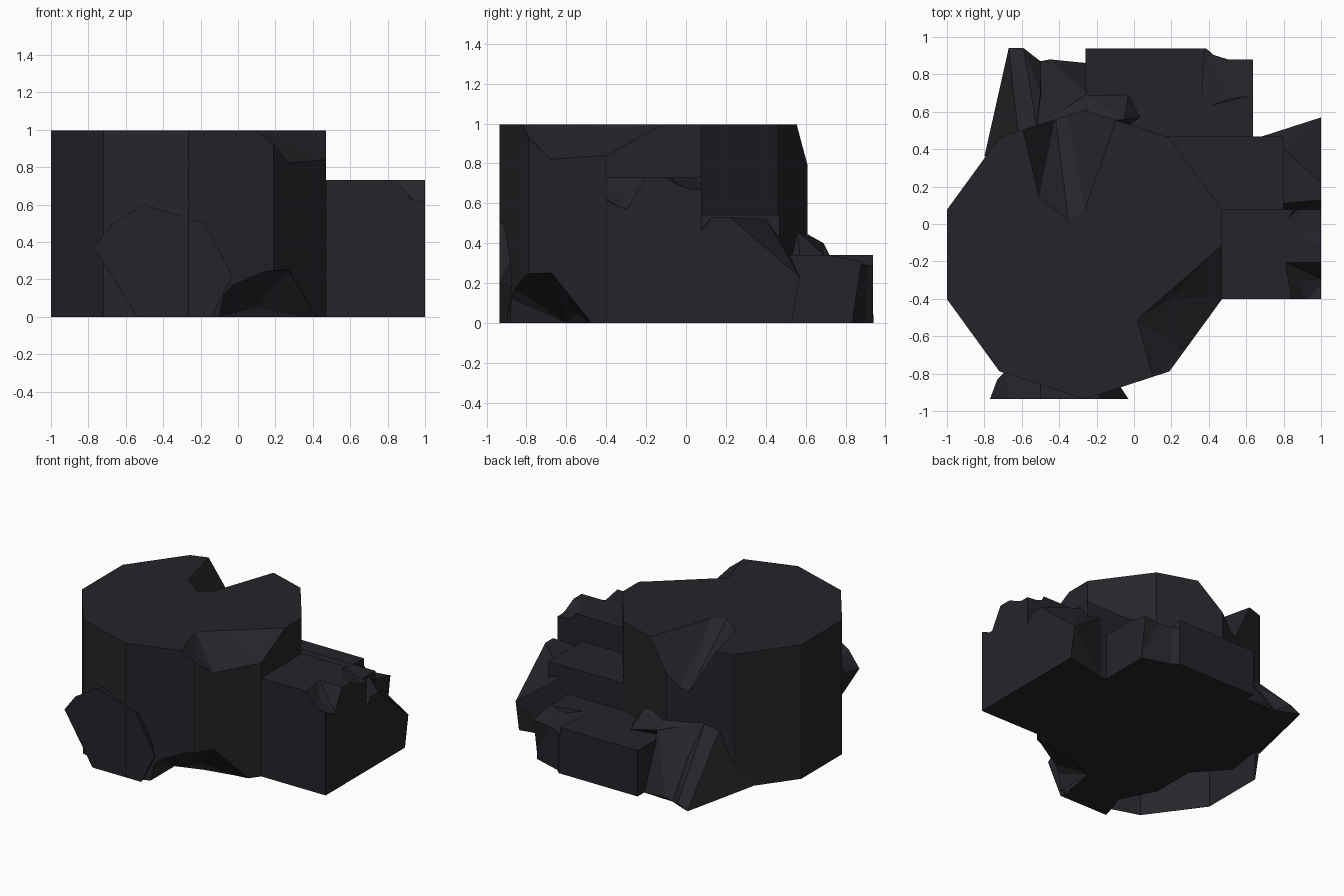
import bpy, bmesh, math

stone = bpy.data.materials.new("dark_stone")
stone.diffuse_color = (0.018, 0.018, 0.023, 1)


def make(name, bm):
    bmesh.ops.recalc_face_normals(bm, faces=bm.faces[:])
    me = bpy.data.meshes.new(name)
    bm.to_mesh(me)
    bm.free()
    ob = bpy.data.objects.new(name, me)
    bpy.context.collection.objects.link(ob)
    me.materials.append(stone)
    return ob


def rock(name, pts):
    """Faceted convex chunk around a few corner points."""
    bm = bmesh.new()
    for p in pts:
        bm.verts.new(p)
    r = bmesh.ops.convex_hull(bm, input=bm.verts[:])
    junk = [g for g in set(r["geom_interior"] + r["geom_unused"])
            if isinstance(g, bmesh.types.BMVert)]
    if junk:
        bmesh.ops.delete(bm, geom=junk, context='VERTS')
    bmesh.ops.dissolve_limit(bm, angle_limit=0.02, verts=bm.verts[:], edges=bm.edges[:])
    return make(name, bm)


def prism(name, outline, h):
    bm = bmesh.new()
    f = bm.faces.new([bm.verts.new((x, y, 0)) for x, y in outline])
    r = bmesh.ops.extrude_face_region(bm, geom=[f])
    for v in r["geom"]:
        if isinstance(v, bmesh.types.BMVert):
            v.co.z = h
    return make(name, bm)


def box(name, x0, x1, y0, y1, h):
    return prism(name, [(x0, y0), (x1, y0), (x1, y1), (x0, y1)], h)


def chip(ob, pts):
    """Break a faceted piece off an object."""
    cut = rock("cutter", pts)
    cut.hide_render = True
    m = ob.modifiers.new("chip", 'BOOLEAN')
    m.operation, m.solver, m.object = 'DIFFERENCE', 'EXACT', cut
    dg = bpy.context.evaluated_depsgraph_get()
    me = bpy.data.meshes.new_from_object(ob.evaluated_get(dg))
    ob.modifiers.clear()
    ob.data = me
    bpy.data.objects.remove(cut)


# Ten-sided main column
col = prism("main_column", [(-0.265 + 0.773 * math.cos(math.radians(18 + 36 * i)),
                             -0.163 + 0.773 * math.sin(math.radians(18 + 36 * i)))
                            for i in range(10)], 0.995)
# broken front right rim
chip(col, [(0.48, -0.10, 1.0), (0.01, -0.51, 1.0), (0.12, -0.65, 0.93), (0.2, -0.4, 0.96),
           (0.27, -0.68, 0.82), (0.48, -0.39, 0.84), (0.10, -0.83, 1.0),
           (0.19, -0.80, 0.93), (0.6, -0.8, 0.85), (0.5, -0.1, 1.2), (0.0, -0.5, 1.2),
           (0.1, -0.9, 1.2), (0.7, -0.9, 1.2)])
# gouge in the rear rim
chip(col, [(-0.60, 0.52, 1.0), (-0.51, 0.14, 1.0), (-0.35, 0.01, 1.0), (-0.26, 0.07, 1.0),
           (-0.09, 0.56, 1.0), (-0.42, 0.57, 0.67), (-0.26, 0.62, 0.79), (-0.38, 0.72, 0.62),
           (-0.62, 0.7, 1.0), (-0.08, 0.72, 1.0), (-0.60, 0.52, 1.2), (-0.35, 0.01, 1.2),
           (-0.09, 0.6, 1.2)])
# undercut at the front foot
chip(col, [(-0.12, -0.95, -0.1), (-0.07, -0.95, 0.15), (0.0, -0.95, 0.23), (0.28, -0.8, 0.26),
           (0.27, -0.67, 0.25), (0.33, -0.6, 0.15), (0.43, -0.46, -0.02), (0.6, -0.6, -0.1),
           (0.1, -0.55, 0.05), (-0.1, -0.6, 0.0), (0.1, -0.5, -0.1)])
# the column is open below
bm = bmesh.new()
bm.from_mesh(col.data)
bm.normal_update()
bmesh.ops.delete(bm, geom=[f for f in bm.faces if f.normal.z < -0.95
                           and f.calc_center_median().z < 0.01], context='FACES')
bm.to_mesh(col.data)
bm.free()

# Ragged floor closing most of the column
bm = bmesh.new()
bm.faces.new([bm.verts.new((x, y, 0)) for x, y in [
    (-0.76, 0.37), (-0.80, 0.08), (-0.6, -0.14), (-0.6, -0.47), (-0.47, -0.72),
    (-0.5, -0.85), (-0.14, -0.85), (-0.1, -0.6), (0.1, -0.52), (0.43, -0.46),
    (0.47, 0.08), (0.19, 0.47), (-0.26, 0.61), (-0.70, 0.47)]])
make("floor", bm)

# Stepped side blocks
right = box("right_block", 0.3, 1.0, -0.4, 0.078, 0.73)
chip(right, [(0.80, -0.2, 0.74), (0.84, -0.42, 0.74), (0.92, -0.42, 0.64), (1.02, -0.42, 0.62),
             (1.02, -0.3, 0.56), (1.02, -0.25, 0.66), (1.02, -0.2, 0.74), (0.88, -0.3, 0.66),
             (1.1, -0.42, 0.9), (1.1, -0.2, 0.9)])
chip(right, [(0.81, 0.02, 0.74), (0.86, 0.09, 0.74), (0.88, -0.08, 0.74), (1.02, -0.14, 0.74),
             (1.02, 0.0, 0.67), (1.02, 0.1, 0.67), (0.9, 0.1, 0.68), (1.1, 0.1, 0.9),
             (0.86, 0.1, 0.9)])
box("middle_block", 0.1, 0.8, 0.0, 0.468, 0.54)
back = box("back_block", -0.26, 0.635, 0.3, 0.938, 0.34)
chip(back, [(0.36, 0.62, 0.35), (0.65, 0.69, 0.35), (0.38, 0.95, 0.28), (0.65, 0.95, 0.30),
            (0.52, 0.67, 0.31), (0.36, 0.62, 0.5), (0.65, 0.69, 0.5), (0.38, 0.95, 0.5),
            (0.65, 0.95, 0.5)])
chip(back, [(0.38, 0.945, -0.1), (0.38, 0.945, 0.5), (0.41, 0.91, 0.5), (0.66, 0.91, 0.5),
            (0.66, 0.91, 0.31), (0.66, 0.83, -0.02), (0.43, 0.90, -0.02), (0.66, 1.1, -0.1),
            (0.66, 1.1, 0.5)])

# Loose boulders leaning on the column
rock("front_boulder", [(x, -0.935, z) for x, z in [
    (-0.77, 0.37), (-0.68, 0.49), (-0.5, 0.6), (-0.18, 0.5), (-0.03, 0.22),
    (-0.14, 0), (-0.54, 0)]] + [(-0.73, -0.83, 0.37), (-0.68, -0.78, 0.45), (-0.5, -0.8, 0.56),
    (-0.2, -0.8, 0.46), (-0.08, -0.86, 0.18), (-0.18, -0.8, 0), (-0.5, -0.8, 0)])
rock("right_boulder", [(1.0, y, z) for y, z in [
    (-0.02, 0), (0.06, 0.44), (0.13, 0.53), (0.22, 0.53), (0.57, 0.23), (0.53, 0)]] + [
    (0.69, 0.47, 0.45), (0.66, 0.46, 0), (0.7, 0.0, 0), (0.7, 0.1, 0.5), (0.8, 0.40, 0.52)])
rock("left_boulder", [(-0.8, 0.36, 0), (-0.67, 0.94, 0), (-0.59, 0.94, 0.04), (-0.5, 0.87, 0),
    (-0.52, 0.52, 0.46), (-0.62, 0.49, 0.42), (-0.45, 0.5, 0), (-0.5, 0.7, 0.25)])
rock("rear_boulder", [(-0.5, 0.87, 0), (-0.45, 0.88, 0.02), (-0.25, 0.86, 0), (-0.25, 0.69, 0.40),
    (-0.52, 0.52, 0.46), (-0.25, 0.6, 0.45), (-0.25, 0.5, 0), (-0.5, 0.5, 0)])
rock("rear_rubble", [(-0.55, 0.5, 0.46), (-0.05, 0.56, 0.46), (0.03, 0.57, 0.34),
    (-0.03, 0.69, 0.34), (-0.26, 0.69, 0.40), (-0.3, 0.5, 0.2), (0.0, 0.5, 0.2)])
